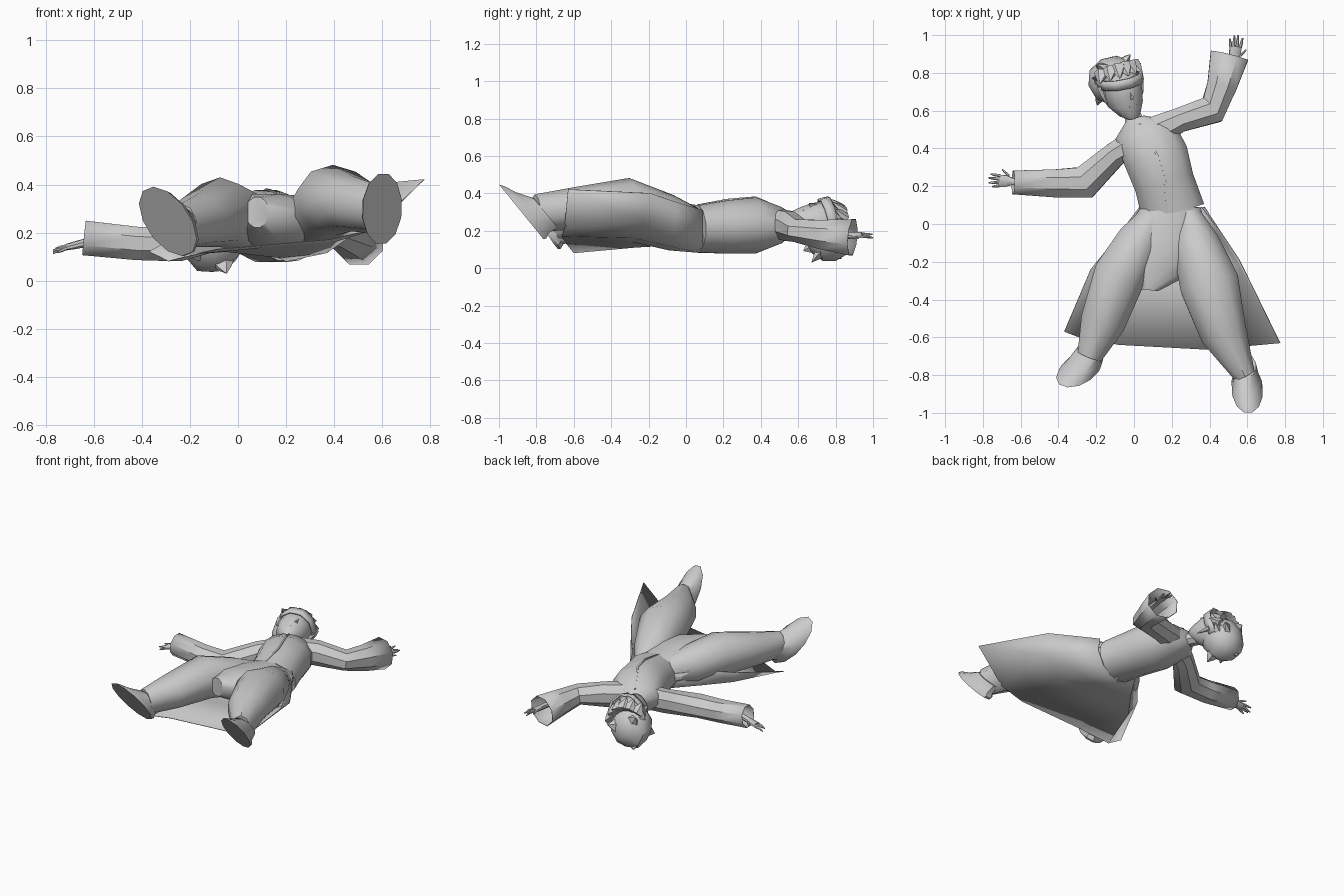
import bpy, bmesh, math, random
from mathutils import Vector as V, Matrix

if "Cube" in bpy.data.objects:
    bpy.data.objects.remove(bpy.data.objects["Cube"])

random.seed(4)


def make(name, bm, angle=40, solid=0.0):
    bmesh.ops.recalc_face_normals(bm, faces=bm.faces)
    me = bpy.data.meshes.new(name)
    bm.to_mesh(me)
    bm.free()
    ob = bpy.data.objects.new(name, me)
    bpy.context.collection.objects.link(ob)
    if solid:
        m = ob.modifiers.new("thickness", 'SOLIDIFY')
        m.thickness = solid
    bpy.ops.object.select_all(action='DESELECT')
    ob.select_set(True)
    bpy.context.view_layer.objects.active = ob
    bpy.ops.object.shade_smooth_by_angle(angle=math.radians(angle))
    return ob


def ring(c, u, v, n=10):
    c, u, v = V(c), V(u), V(v)
    return [c + u * math.cos(2 * math.pi * (i + .5) / n) + v * math.sin(2 * math.pi * (i + .5) / n) for i in range(n)]


def loft(name, rings, closed=True, caps=(True, True), **kw):
    bm = bmesh.new()
    rows = [[bm.verts.new(p) for p in r] for r in rings]
    n = len(rows[0])
    for a, b in zip(rows, rows[1:]):
        for i in range(n if closed else n - 1):
            j = (i + 1) % n
            bm.faces.new((a[i], a[j], b[j], b[i]))
    if closed:
        for cap, row in zip(caps, (rows[0], rows[-1])):
            if cap:
                bm.faces.new(row)
    return make(name, bm, **kw)


def limb(name, secs, n=8, axis=None, **kw):
    """Tube through sections (x, y, z, half width, half height)."""
    pts = [V(s[:3]) for s in secs]
    rings = []
    for i, s in enumerate(secs):
        d = V(axis) if axis else pts[min(i + 1, len(pts) - 1)] - pts[max(i - 1, 0)]
        side = d.cross(V((0, 0, 1))).normalized()
        up = side.cross(d).normalized()
        rings.append(ring(pts[i], side * s[3], up * s[4], n))
    return loft(name, rings, **kw)


# torso of the coat, with its front closing edge
limb("coat_torso", [(.21, .055, .21, .175, .13), (.16, .22, .22, .165, .148), (.115, .36, .228, .178, .155),
                    (.055, .5, .23, .165, .1), (.005, .56, .235, .05, .05)], n=12, axis=(-.3, .95, 0))
limb("coat_front_edge", [(.03, .53, .305, .008, .012), (.12, .37, .375, .008, .012), (.165, .22, .362, .008, .012),
                         (.175, .06, .332, .008, .012)], n=4)

# open coat skirt: left front edge, around the back, to right front edge
loft("coat_skirt", [
    [(.035, .1, .25), (.07, .1, .14), (.2, .09, .08), (.33, .09, .12), (.375, .09, .22), (.36, .09, .31)],
    [(-.1, -.08, .24), (-.05, -.09, .12), (.17, -.09, .095), (.37, -.08, .115), (.46, -.06, .23), (.46, -.04, .35)],
    [(-.23, -.24, .2), (-.18, -.27, .11), (.14, -.29, .14), (.4, -.28, .16), (.56, -.22, .25), (.56, -.19, .4)],
    [(-.37, -.57, .12), (-.29, -.6, .08), (-.08, -.64, .13), (.38, -.665, .17), (.56, -.65, .21), (.775, -.63, .42)],
], closed=False, solid=.004)

# trousers: hips running down to the crotch, and two legs
limb("hips", [(.205, .1, .22, .155, .115), (.17, -.08, .235, .24, .125), (.12, -.24, .26, .2, .105),
              (.08, -.35, .285, .05, .065)], n=12, axis=(.1, 1, 0))
limb("right_leg", [(.28, .06, .225, .07, .09), (.325, -.1, .26, .13, .135), (.4, -.32, .335, .165, .148),
                   (.475, -.58, .32, .13, .115), (.585, -.8, .295, .06, .1)], n=10)
limb("left_leg", [(.12, .06, .225, .07, .09), (.03, -.09, .25, .125, .125), (-.075, -.27, .285, .145, .145),
                  (-.165, -.52, .25, .125, .11), (-.235, -.7, .23, .07, .09)], n=10)

# boots, running from the ankle to a tilted flat sole
for name, ankle, sole, u, v in (
        ("right_boot", (.585, -.75, .295), (.6, -.88, .3), (.083, 0, 0), (.005, -.122, .15)),
        ("left_boot", (-.225, -.66, .225), (-.292, -.775, .247), (.085, -.03, .035), (-.085, -.085, .14))):
    a, s, u, v = V(ankle), V(sole), V(u), V(v)
    loft(name, [ring(a, u * .75, v * .55, 12), ring(a.lerp(s, .55), u * .85, v * .75, 12),
                ring(a.lerp(s, .85), u, v * .97, 12), ring(s, u, v, 12)])

# sleeves, open at the cuff
limb("right_sleeve", [(.12, .49, .24, .09, .08), (.24, .55, .225, .07, .085), (.415, .605, .2, .085, .065),
                      (.465, .73, .18, .085, .085), (.505, .89, .165, .11, .105)], caps=(True, False), solid=.004)
limb("left_sleeve", [(.02, .44, .23, .08, .08), (-.1, .37, .2, .07, .08), (-.26, .22, .15, .095, .075),
                     (-.42, .215, .155, .08, .075), (-.64, .22, .178, .068, .078)], caps=(True, False), solid=.004)


# hands: tapered palm, four fingers and a thumb
def hand(side, wrist, direction, across):
    w, d, a = V(wrist), V(direction).normalized(), V(across).normalized()
    t = d.cross(a)
    loft(side + "_palm", [ring(w + d * k, a * x, t * y, 8)
                          for k, x, y in ((-.1, .022, .02), (0, .02, .018), (.035, .034, .016), (.07, .034, .013))])
    for i, length in enumerate((.055, .068, .062, .045, .05)):
        thumb = i == 4
        base = w + d * .02 + a * .028 if thumb else w + d * .065 + a * (.026 - .0175 * i)
        way = (d + a * .8).normalized() if thumb else (d + a * (.12 - .1 * i) + t * (.2 * (i % 2))).normalized()
        loft(f"{side}_finger_{i + 1}", [ring(base + way * length * k, a * r, t * r, 6)
                                        for k, r in ((0, .009), (.55, .008), (1, .004))])


hand("right", (.53, .87, .175), (.12, 1, .02), (1, -.1, -.3))
hand("left", (-.645, .225, .155), (-1, .06, -.22), (.1, 1, .15))

# head frame: local y is the face direction, local z the crown
f = V((.42, -.15, .88)).normalized()
up = V((-.2, .97, .2))
up = (up - f * up.dot(f)).normalized()
sx = f.cross(up)
HEAD = Matrix.Translation((-.085, .735, .205)) @ Matrix((sx, f, up)).transposed().to_4x4()

limb("neck", [(.01, .52, .235, .055, .05), (-.015, .6, .225, .045, .045), (-.04, .68, .21, .045, .045)])
loft("face", [ring(HEAD @ V((0, cy, z)), sx * w, f * d, 14) for z, cy, w, d in (
    (-.165, .115, .028, .025), (-.145, .09, .058, .058), (-.09, .055, .095, .1), (-.03, .03, .11, .13),
    (.04, .02, .112, .135), (.1, .0, .095, .105))])
loft("nose", [[HEAD @ V(p) for p in r] for r in (
    ((-.016, .14, -.055), (.016, .14, -.055), (.007, .14, -.005), (-.007, .14, -.005)),
    ((-.005, .172, -.051), (.005, .172, -.051), (.003, .158, -.01), (-.003, .158, -.01)))])
loft("mouth", [[HEAD @ V((s * .02, y, z)) for s, z in ((1, -.09), (1, -.095), (-1, -.095), (-1, -.09))]
               for y in (.135, .152)])
# band over the eyes, wrapped round the face
loft("eye_band", [[HEAD @ V((x, y, z)) for z in (.012, .065)] for x, y in (
    (-.128, .0), (-.115, .09), (-.075, .15), (0, .178), (.075, .15), (.115, .09), (.128, .0))],
    closed=False, solid=.012, angle=20)

# hair: faceted cap and tufts
bm = bmesh.new()
bmesh.ops.create_icosphere(bm, subdivisions=2, radius=1)
for vert in bm.verts:
    vert.co *= random.uniform(.95, 1.03)
bmesh.ops.transform(bm, verts=bm.verts, matrix=HEAD @ Matrix.Translation((0, -.035, .02))
                    @ Matrix.Diagonal((.138, .152, .132, 1)))
make("hair_cap", bm, angle=25)


def tuft(name, base, way, size, length):
    b, d = V(base), V(way).normalized()
    q = d.to_track_quat('Z', 'Y')
    loft(name, [ring(HEAD @ (b + d * length * k), HEAD.to_3x3() @ (q @ V((size * s, 0, 0))),
                     HEAD.to_3x3() @ (q @ V((0, size * s * .6, 0))), 5) for k, s in ((0, 1), (.5, .65), (1, .05))],
         angle=20)


# fringe along the forehead
for i in range(6):
    a = (i - 2.5) / 2.5
    tuft(f"fringe_{i + 1}", (a * .09, .085 - .05 * a * a, .125 - .02 * a * a), (a * .4 + .2, .7, -.55), .045, .085)
# side locks, and crown, nape and back tufts
for s in (-1, 1):
    tuft(f"side_lock_{s + 2}", (s * .105, .04, .03), (s * .02, .2, -1), .032, .1)
    tuft(f"crown_tuft_{s + 2}", (s * .06, -.01, .11), (s * .7, .3, .6), .05, .055)
    tuft(f"temple_tuft_{s + 2}", (s * .1, .01, .07), (s * .7, .6, .4), .045, .05)
    tuft(f"nape_tuft_{s + 2}", (s * .06, -.1, -.05), (s * .3, -.4, -.8), .05, .07)
tuft("back_tuft", (.0, -.15, .05), (-.2, -.9, .4), .045, .045)
